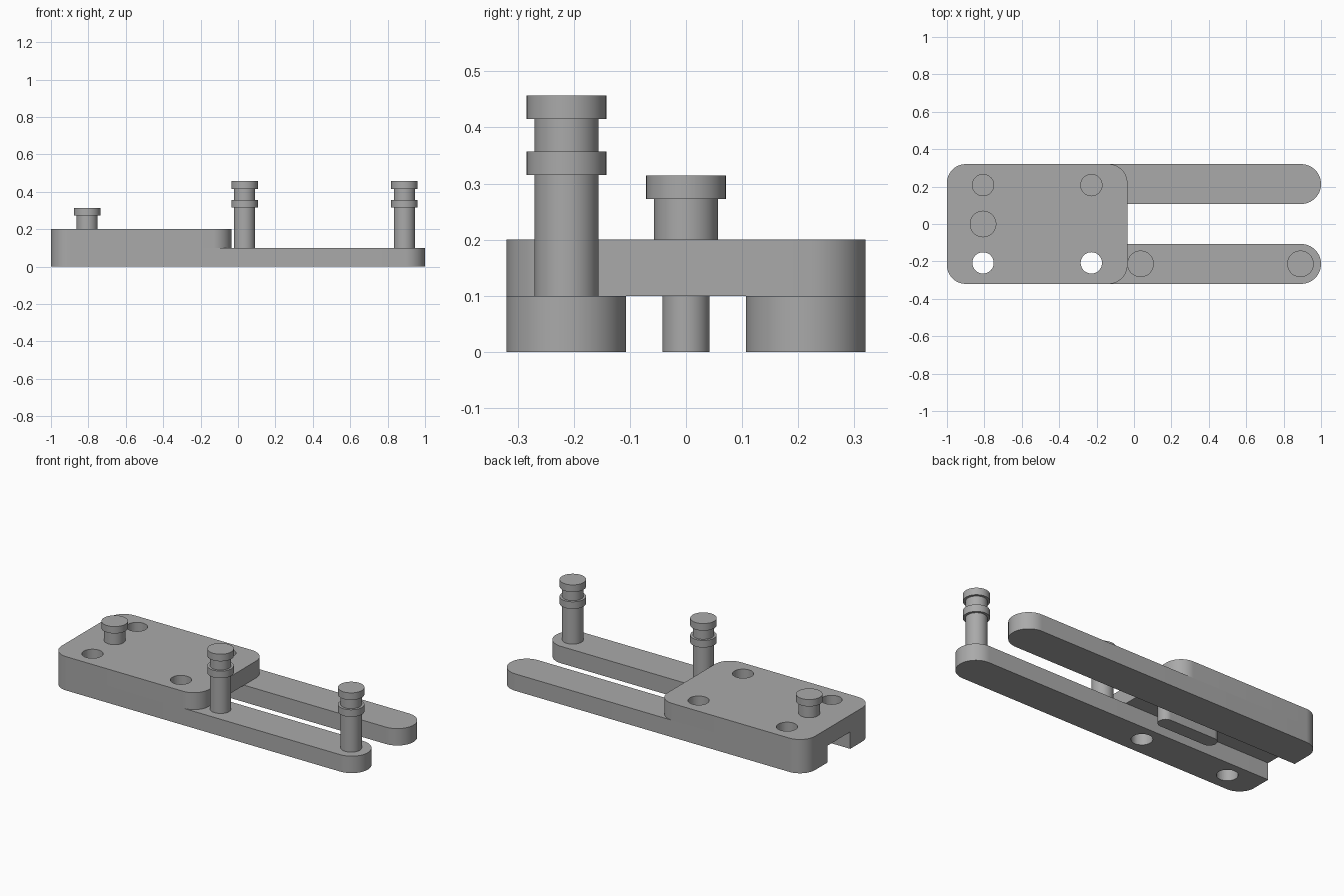
import bpy, bmesh
from math import cos, sin, pi

if "Cube" in bpy.data.objects:
    bpy.data.objects.remove(bpy.data.objects["Cube"], do_unlink=True)

# Single grey material
grey = bpy.data.materials.new("plain_grey")
grey.use_nodes = True
colour = (0.4, 0.4, 0.4, 1)
grey.diffuse_color = colour
grey.node_tree.nodes["Principled BSDF"].inputs["Base Color"].default_value = colour


def finish(name, bm, hidden=False):
    bmesh.ops.recalc_face_normals(bm, faces=bm.faces)
    mesh = bpy.data.meshes.new(name)
    bm.to_mesh(mesh)
    bm.free()
    mesh.materials.append(grey)
    obj = bpy.data.objects.new(name, mesh)
    bpy.context.collection.objects.link(obj)
    obj.hide_render = hidden
    return obj


def slab(name, x0, x1, y0, y1, z0, z1, radii, steps=16):
    """Extruded plate; radii run from the back left-hand corner (+x +y) counterclockwise."""
    bm = bmesh.new()
    corners = [(x1, y1, -1, -1), (x0, y1, 1, -1), (x0, y0, 1, 1), (x1, y0, -1, 1)]
    verts = []
    for i, ((x, y, sx, sy), r) in enumerate(zip(corners, radii)):
        for k in range(steps + 1 if r else 1):
            a = (i + k / steps) * pi / 2
            verts.append(bm.verts.new((x + sx * r + r * cos(a), y + sy * r + r * sin(a), z0)))
    face = bm.faces.new(verts)
    out = bmesh.ops.extrude_face_region(bm, geom=[face])
    top = [v for v in out["geom"] if isinstance(v, bmesh.types.BMVert)]
    bmesh.ops.translate(bm, verts=top, vec=(0, 0, z1 - z0))
    bmesh.ops.remove_doubles(bm, verts=bm.verts, dist=0.0001)
    return finish(name, bm)


def turned(name, x, y, profile, hidden=False, sides=48):
    """Solid of revolution from (radius, height) points, closed by flat caps."""
    bm = bmesh.new()
    rings = [[bm.verts.new((x + r * cos(2 * pi * i / sides), y + r * sin(2 * pi * i / sides), z))
              for i in range(sides)] for r, z in profile]
    for low, high in zip(rings, rings[1:]):
        for i in range(sides):
            j = (i + 1) % sides
            bm.faces.new((low[i], low[j], high[j], high[i]))
    bm.faces.new(rings[0])
    bm.faces.new(rings[-1])
    return finish(name, bm, hidden)


# Plate and the two long rails beneath it
plate = slab("top_plate", -1, -0.035, -0.32, 0.32, 0.1, 0.2, [0.1] * 4)
end = 0.1065
right_rail = slab("front_rail", -1, 1, -0.32, -0.107, 0, 0.1, [end, 0, 0.1, end])
left_rail = slab("back_rail", -1, 1, 0.107, 0.32, 0, 0.1, [end, 0.1, 0, end])

# Guide key in the groove under the plate
key = slab("guide_key", -0.553, -0.173, -0.042, 0.042, 0, 0.1, [0.042] * 4)

# Pegs with collars
SHAFT, COLLAR = 0.057, 0.071
peg_profile = [(SHAFT, 0.1), (SHAFT, 0.315), (COLLAR, 0.315), (COLLAR, 0.357), (SHAFT, 0.357),
               (SHAFT, 0.415), (COLLAR, 0.415), (COLLAR, 0.457)]
pegs = [turned(n, x, -0.213, peg_profile) for n, x in (("inner_peg", 0.035), ("outer_peg", 0.89))]
knob = turned("plate_knob", -0.807, 0, [(SHAFT, 0.2), (SHAFT, 0.273), (COLLAR, 0.273), (COLLAR, 0.314)])

# Holes: front pair goes right through, back pair stops at the rail
for x in (-0.807, -0.228):
    for y, bottom, parts in ((-0.208, -0.1, (plate, right_rail)), (0.208, 0.05, (plate, left_rail))):
        cutter = turned("hole_cutter", x, y, [(SHAFT, bottom), (SHAFT, 0.3)], hidden=True)
        for part in parts:
            mod = part.modifiers.new("hole", 'BOOLEAN')
            mod.operation = 'DIFFERENCE'
            mod.solver = 'EXACT'
            mod.object = cutter
        cutter.hide_set(True)

# Smooth round walls, sharp edges
bpy.ops.object.select_all(action='DESELECT')
for obj in [plate, right_rail, left_rail, key, knob] + pegs:
    obj.select_set(True)
bpy.context.view_layer.objects.active = plate
bpy.ops.object.shade_smooth_by_angle(angle=0.6)
